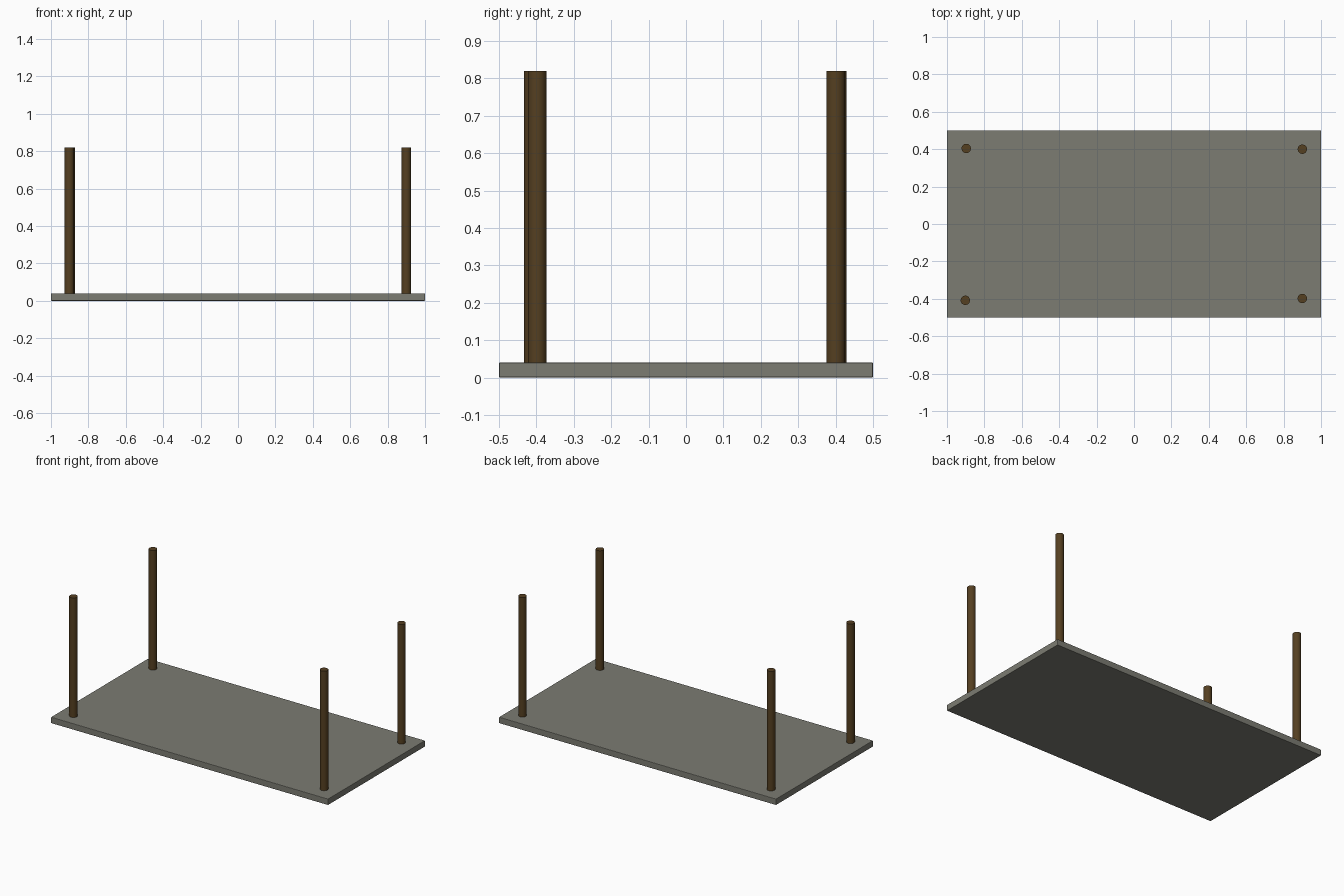
import bpy
import math

if "Cube" in bpy.data.objects:
    bpy.data.objects.remove(bpy.data.objects["Cube"])


def material(name, color):
    mat = bpy.data.materials.new(name)
    mat.diffuse_color = (*color, 1.0)
    mat.use_nodes = True
    mat.node_tree.nodes["Principled BSDF"].inputs["Base Color"].default_value = mat.diffuse_color
    return mat


slate = material("grey_top", (0.20, 0.20, 0.17))
wood = material("dark_wood", (0.09, 0.05, 0.015))

# Flat table top, lying face down, with a tiny softened edge
bpy.ops.mesh.primitive_cube_add(size=1, location=(0, 0, 0.02))
top = bpy.context.object
top.name = "table_top"
top.scale = (2.0, 1.0, 0.04)
bpy.ops.object.transform_apply(location=False, rotation=False, scale=True)
top.data.materials.append(slate)
bevel = top.modifiers.new("soft_edge", 'BEVEL')
bevel.width = 0.003
bevel.segments = 2

# Four round legs standing near the corners, slightly unevenly placed
LEG_RADIUS = 0.025
LEG_BASE, LEG_END = 0.02, 0.82
legs = {
    "front_left_leg": (-0.902, -0.408),
    "front_right_leg": (0.90, -0.398),
    "back_left_leg": (-0.897, 0.404),
    "back_right_leg": (0.90, 0.40),
}
for name, (x, y) in legs.items():
    bpy.ops.mesh.primitive_cylinder_add(
        vertices=32, radius=LEG_RADIUS, depth=LEG_END - LEG_BASE,
        location=(x, y, (LEG_BASE + LEG_END) / 2))
    leg = bpy.context.object
    leg.name = name
    leg.data.materials.append(wood)
    bpy.ops.object.shade_smooth_by_angle(angle=math.radians(30))
